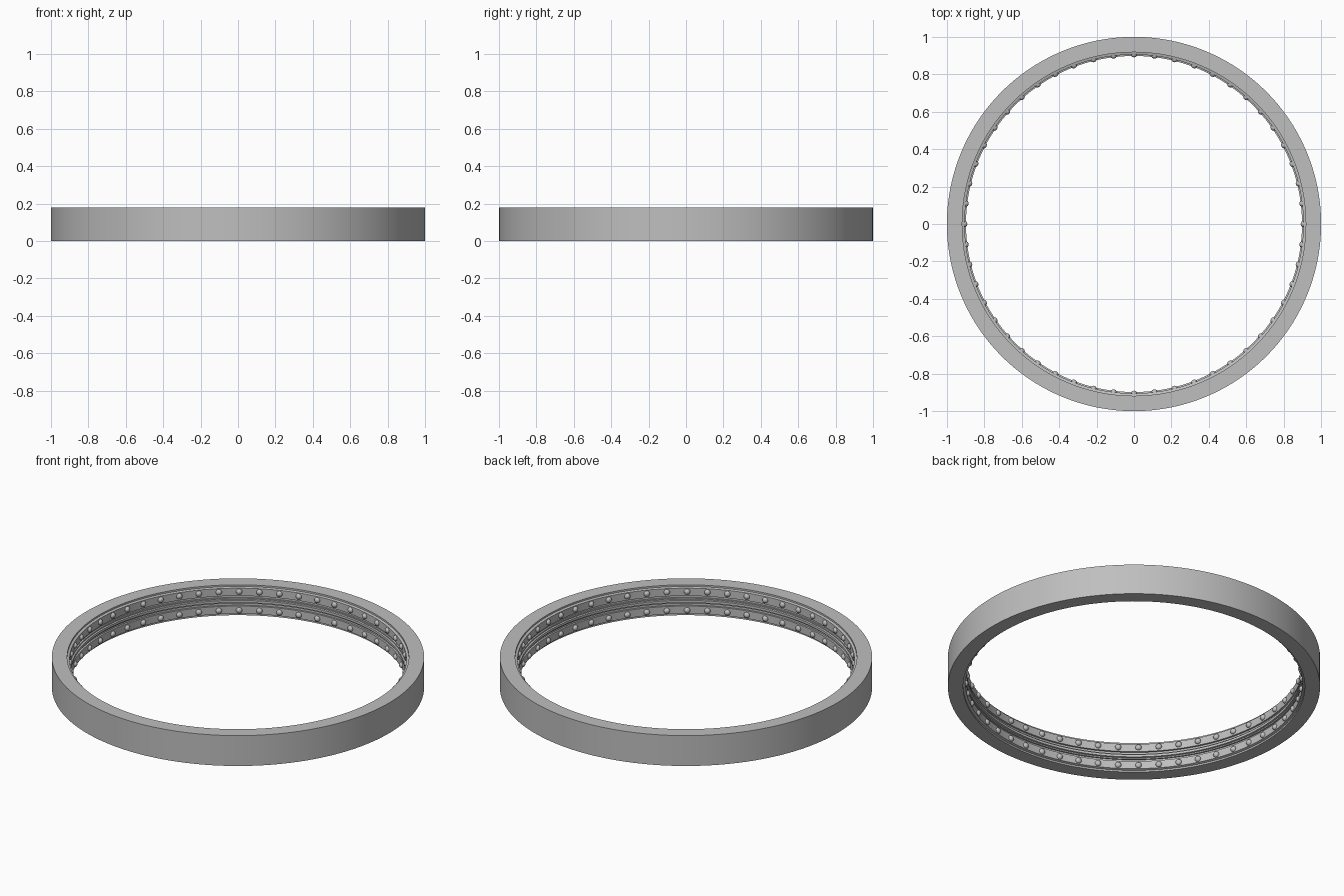
import bpy, bmesh, math
from mathutils import Matrix, Vector

cube = bpy.data.objects.get("Cube")
if cube:
    bpy.data.objects.remove(cube, do_unlink=True)

HEIGHT = 0.18
MID = HEIGHT / 2
SEGMENTS = 160
RIVETS = 52

steel = bpy.data.materials.new("grey steel")
steel.use_nodes = True
steel.diffuse_color = (0.52, 0.52, 0.52, 1)
steel.node_tree.nodes["Principled BSDF"].inputs["Base Color"].default_value = (0.52, 0.52, 0.52, 1)


def finish(bm, name):
    """Turn a bmesh into a shaded object."""
    bmesh.ops.recalc_face_normals(bm, faces=bm.faces)
    mesh = bpy.data.meshes.new(name)
    bm.to_mesh(mesh)
    bm.free()
    mesh.materials.append(steel)
    obj = bpy.data.objects.new(name, mesh)
    bpy.context.collection.objects.link(obj)
    bpy.ops.object.select_all(action='DESELECT')
    obj.select_set(True)
    bpy.context.view_layer.objects.active = obj
    bpy.ops.object.shade_smooth_by_angle(angle=math.radians(30))
    return obj


def lathe(name, profile):
    """Revolve a closed (radius, height) outline around z."""
    bm = bmesh.new()
    rings = []
    for i in range(SEGMENTS):
        a = math.tau * i / SEGMENTS
        rings.append([bm.verts.new((r * math.cos(a), r * math.sin(a), z)) for r, z in profile])
    n = len(profile)
    for i in range(SEGMENTS):
        this, after = rings[i], rings[(i + 1) % SEGMENTS]
        for j in range(n):
            k = (j + 1) % n
            bm.faces.new((this[j], after[j], after[k], this[k]))
    return finish(bm, name)


# Main hoop with stepped inner face, upper half mirrored to the lower half:
# rim, riveted flange, groove, central rib
upper = [(1.0, MID), (0.918, MID), (0.918, 0.080), (0.905, 0.076),
         (0.905, 0.030), (0.916, 0.030), (0.916, 0.016),
         (0.907, 0.016), (0.907, 0.009), (0.898, 0.007)]
outline = [(r, MID + h) for r, h in upper] + [(r, MID - h) for r, h in reversed(upper)]
lathe("hoop", outline)


# Two rows of domed rivets on the inner flanges
def rivet_row(name, z):
    bm = bmesh.new()
    for i in range(RIVETS):
        turn = Matrix.Rotation(math.tau * i / RIVETS, 4, 'Z')
        place = turn @ Matrix.Translation(Vector((0.905, 0, z)))
        dome = place @ Matrix.Diagonal((0.85, 1, 1, 1)) @ Matrix.Rotation(math.pi / 2, 4, 'Y')
        bmesh.ops.create_uvsphere(bm, u_segments=14, v_segments=10, radius=0.017, matrix=dome)
    return finish(bm, name)


rivet_row("upper_rivets", MID + 0.055)
rivet_row("lower_rivets", MID - 0.055)
